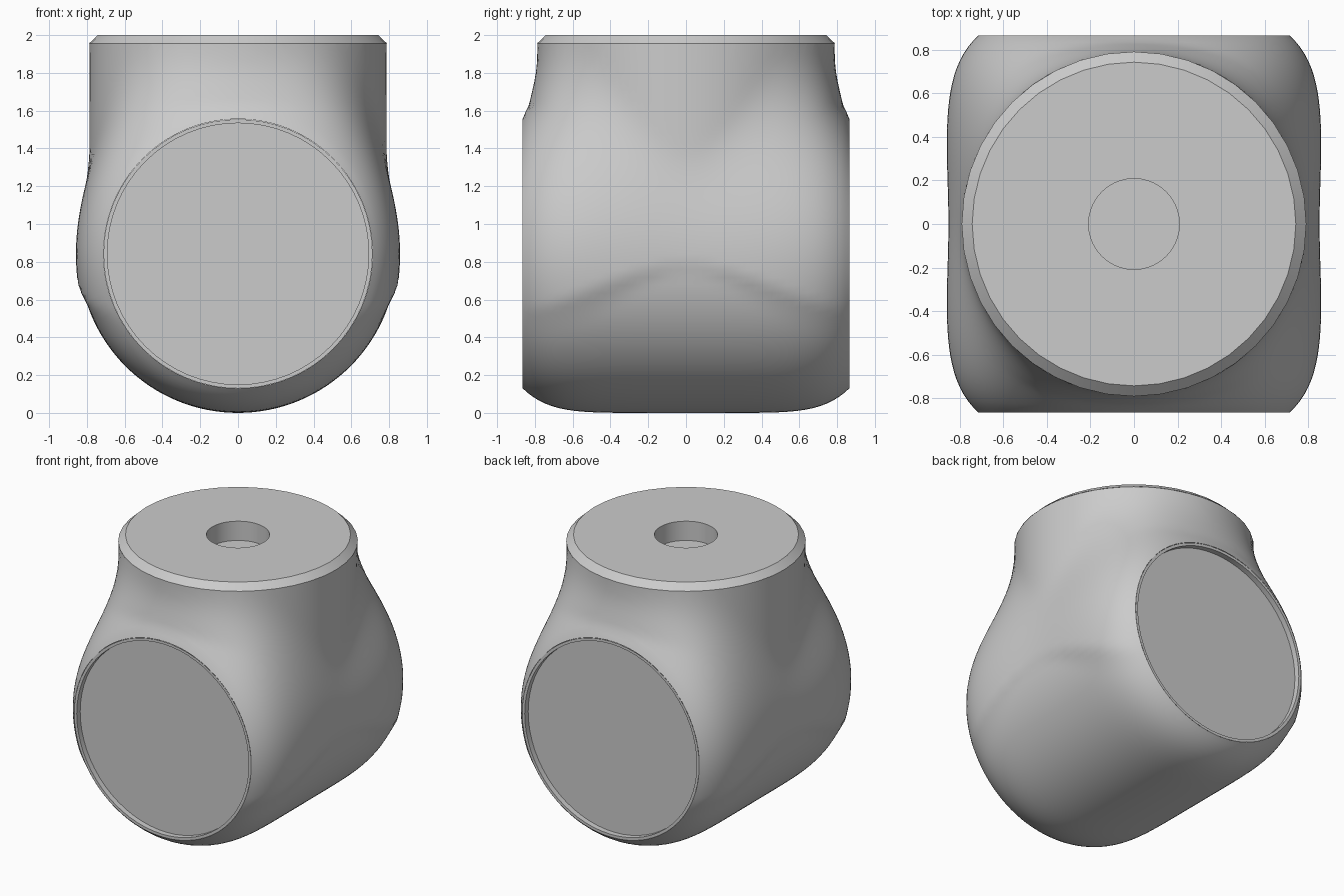
import bpy, bmesh, math
from mathutils import Matrix, Vector

old = bpy.data.objects.get("Cube")
if old:
    bpy.data.objects.remove(old, do_unlink=True)

AXIS_Z = 0.842     # height of the barrel axis
END_Y = 0.865      # barrel half length
RIM_R = 0.712      # rim radius at the barrel ends
NECK_R = 0.787
NECK_Z = 1.955

GREY = (0.6, 0.6, 0.6, 1)
grey = bpy.data.materials.new("mid_grey")
grey.use_nodes = True
grey.diffuse_color = GREY
grey.node_tree.nodes["Principled BSDF"].inputs["Base Color"].default_value = GREY


def finish(bm, name):
    mesh = bpy.data.meshes.new(name)
    bm.to_mesh(mesh)
    bm.free()
    mesh.materials.append(grey)
    obj = bpy.data.objects.new(name, mesh)
    bpy.context.collection.objects.link(obj)
    bpy.ops.object.select_all(action='DESELECT')
    obj.select_set(True)
    bpy.context.view_layer.objects.active = obj
    bpy.ops.object.shade_smooth_by_angle(angle=math.radians(30))


def lathe(name, profile, sides, matrix=Matrix()):
    """Spin (radius, height) points about z and close the last ring, facing +z."""
    bm = bmesh.new()
    rings = []
    for r, h in profile:
        rings.append([bm.verts.new((r * math.cos(a), r * math.sin(a), h))
                      for a in (math.tau * i / sides for i in range(sides))])
    for lower, upper in zip(rings, rings[1:]):
        for i in range(sides):
            j = (i + 1) % sides
            bm.faces.new((lower[i], lower[j], upper[j], upper[i]))
    bm.faces.new(rings[-1])
    bmesh.ops.transform(bm, matrix=matrix, verts=bm.verts)
    finish(bm, name)


def body_field(p):
    """Barrel and neck joined by a soft fillet, widest at the corners; negative inside."""
    y = abs(p.y) / END_Y
    radius = 0.842 - (0.842 - RIM_R) * y ** 6.5
    barrel = math.hypot(p.x, p.z - AXIS_Z) - radius
    neck = max(math.hypot(p.x, p.y) - NECK_R, p.z - 2.25, AXIS_Z - p.z)
    angle = math.atan2(abs(p.y), abs(p.x))
    fillet = (0.12 * math.cos(angle) ** 2 + 0.29 * math.sin(angle) ** 2
              + 0.22 * math.sin(2 * angle) ** 2)
    fade = math.sqrt(max(0, 1 - y ** 12))
    blend = max(fillet - abs(barrel - neck), 0) / fillet
    return min(barrel, neck) - fade * fillet * blend * blend / 4


# Body: a sphere with poles on y, pushed out to the blended surface
bm = bmesh.new()
bmesh.ops.create_uvsphere(bm, u_segments=128, v_segments=96, radius=1,
                          matrix=Matrix.Rotation(math.pi / 2, 4, 'X'))
centre = Vector((0, 0, AXIS_Z))
for v in bm.verts:
    ray = v.co.normalized()
    near, far = 0.3, 2.0
    for _ in range(20):
        mid = (near + far) / 2
        if body_field(centre + ray * mid) < 0:
            near = mid
        else:
            far = mid
    v.co = centre + ray * near

# Trim the body at both barrel ends and at the neck
for point, normal in (((0, END_Y, 0), (0, 1, 0)),
                      ((0, -END_Y, 0), (0, -1, 0)),
                      ((0, 0, NECK_Z), (0, 0, 1))):
    bmesh.ops.bisect_plane(bm, geom=bm.verts[:] + bm.edges[:] + bm.faces[:],
                           plane_co=point, plane_no=normal, clear_outer=True)
bmesh.ops.recalc_face_normals(bm, faces=bm.faces)
finish(bm, "body")

# Neck cap with a chamfered edge and a blind hole
lathe("neck_cap", [(NECK_R + 0.003, NECK_Z), (0.742, 2.0), (0.208, 2.0), (0.208, 1.86)], 40)

# Recessed discs with a narrow flat rim in the barrel ends
for name, turn in (("front_disc", 1), ("back_disc", -1)):
    place = Matrix.Translation(centre) @ Matrix.Rotation(turn * math.pi / 2, 4, 'X')
    lathe(name, [(RIM_R, END_Y), (0.692, END_Y), (0.692, END_Y - 0.04)], 64, place)
